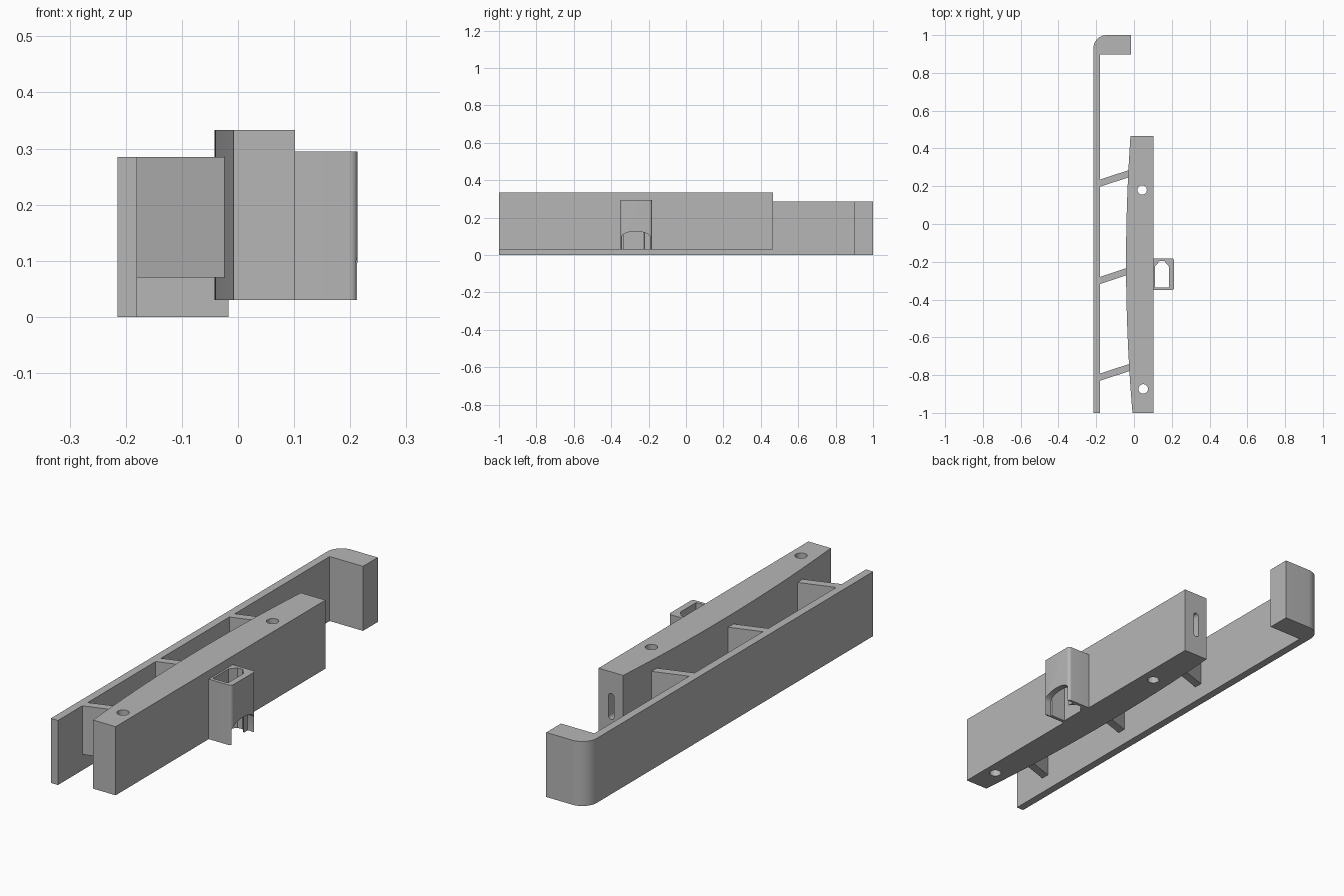
import bpy
import bmesh
from math import cos, sin, pi, radians
from mathutils import Vector

if "Cube" in bpy.data.objects:
    bpy.data.objects.remove(bpy.data.objects["Cube"], do_unlink=True)

grey = bpy.data.materials.new("plain grey")
grey.use_nodes = True
grey.diffuse_color = (0.47, 0.47, 0.47, 1)
grey.node_tree.nodes["Principled BSDF"].inputs["Base Color"].default_value = grey.diffuse_color


def prism(name, outline, lo, hi, axis="z"):
    """Extrude a flat outline: (x, y) along z, (y, z) along x, or (x, z) along y."""
    place = {"z": lambda a, b, t: (a, b, t),
             "x": lambda a, b, t: (t, a, b),
             "y": lambda a, b, t: (a, t, b)}[axis]
    bm = bmesh.new()
    face = bm.faces.new([bm.verts.new(place(a, b, lo)) for a, b in outline])
    grown = bmesh.ops.extrude_face_region(bm, geom=[face])["geom"]
    bmesh.ops.translate(bm, vec=Vector(place(0, 0, hi - lo)),
                        verts=[v for v in grown if isinstance(v, bmesh.types.BMVert)])
    bmesh.ops.recalc_face_normals(bm, faces=bm.faces)
    mesh = bpy.data.meshes.new(name)
    bm.to_mesh(mesh)
    bm.free()
    mesh.materials.append(grey)
    obj = bpy.data.objects.new(name, mesh)
    bpy.context.collection.objects.link(obj)
    return obj


def arc(cx, cy, rx, ry, start, end, steps):
    angles = [radians(start + (end - start) * i / steps) for i in range(steps + 1)]
    return [(cx + rx * cos(a), cy + ry * sin(a)) for a in angles]


def activate(obj):
    bpy.ops.object.select_all(action="DESELECT")
    obj.select_set(True)
    bpy.context.view_layer.objects.active = obj


def cut(obj, cutter):
    cutter.hide_render = True
    activate(obj)
    mod = obj.modifiers.new("cut", "BOOLEAN")
    mod.operation, mod.solver, mod.object = "DIFFERENCE", "EXACT", cutter
    bpy.ops.object.modifier_apply(modifier=mod.name)
    bpy.data.objects.remove(cutter, do_unlink=True)


def smooth(obj):
    activate(obj)
    bpy.ops.object.shade_smooth_by_angle(angle=radians(30))


# Long thin plate ending in a rounded hook
hook = [(-0.215, -1), (-0.18, -1), (-0.18, 0.897), (-0.017, 0.897), (-0.017, 1)]
hook += arc(-0.145, 0.93, 0.07, 0.07, 90, 180, 12)
smooth(prism("hooked_plate", hook, 0, 0.285))

# Main bar with a gently bowed inner side
bowed = []
for i in range(33):
    y = 0.465 - 1.465 * i / 32
    bowed.append((-0.042 + 0.053 * (y + 0.2) ** 2, y))
bar = prism("main_bar", bowed + [(0.102, -1), (0.102, 0.465)], 0.03, 0.333)

# Screw holes through the bar and a slot in its back end
for x, y in ((0.043, 0.18), (0.049, -0.873)):
    cut(bar, prism("screw_hole", arc(x, y, 0.025, 0.025, 0, 345, 23), -0.1, 0.5))
slot = arc(0.04, 0.225, 0.013, 0.013, 0, 180, 6) + arc(0.04, 0.135, 0.013, 0.013, 180, 360, 6)
cut(bar, prism("slot_cutter", slot, 0.36, 0.6, "y"))
smooth(bar)

# Slanted flexible ribs joining the plate to the bar
for i, y in enumerate((-0.83, -0.318, 0.197)):
    rib = [(-0.19, y - 0.003), (-0.022, y + 0.052), (-0.022, y + 0.09), (-0.19, y + 0.035)]
    prism(f"rib_{i + 1}", rib, 0.07, 0.285)

# Clip on the outer side, with softened outer corners
corner = 0.014
outline = [(0.095, -0.182), (0.095, -0.35)]
outline += arc(0.213 - corner, -0.35 + corner, corner, corner, 270, 360, 6)
outline += arc(0.213 - corner, -0.182 - corner, corner, corner, 0, 90, 6)
clip = prism("clip", outline, 0.03, 0.295)

# Gabled opening down the clip
gable = [(0.111, -0.335), (0.185, -0.335), (0.185, -0.225),
         (0.16, -0.196), (0.136, -0.196), (0.111, -0.225)]
cut(clip, prism("clip_opening", gable, -0.1, 0.5))

# Arch through the lower part of the clip's outer wall
arch = [(-0.345, -0.1), (-0.192, -0.1)] + arc(-0.2685, 0.095, 0.0765, 0.031, 0, 180, 14)
cut(clip, prism("arch_cutter", arch, 0.182, 0.3, "x"))
smooth(clip)
